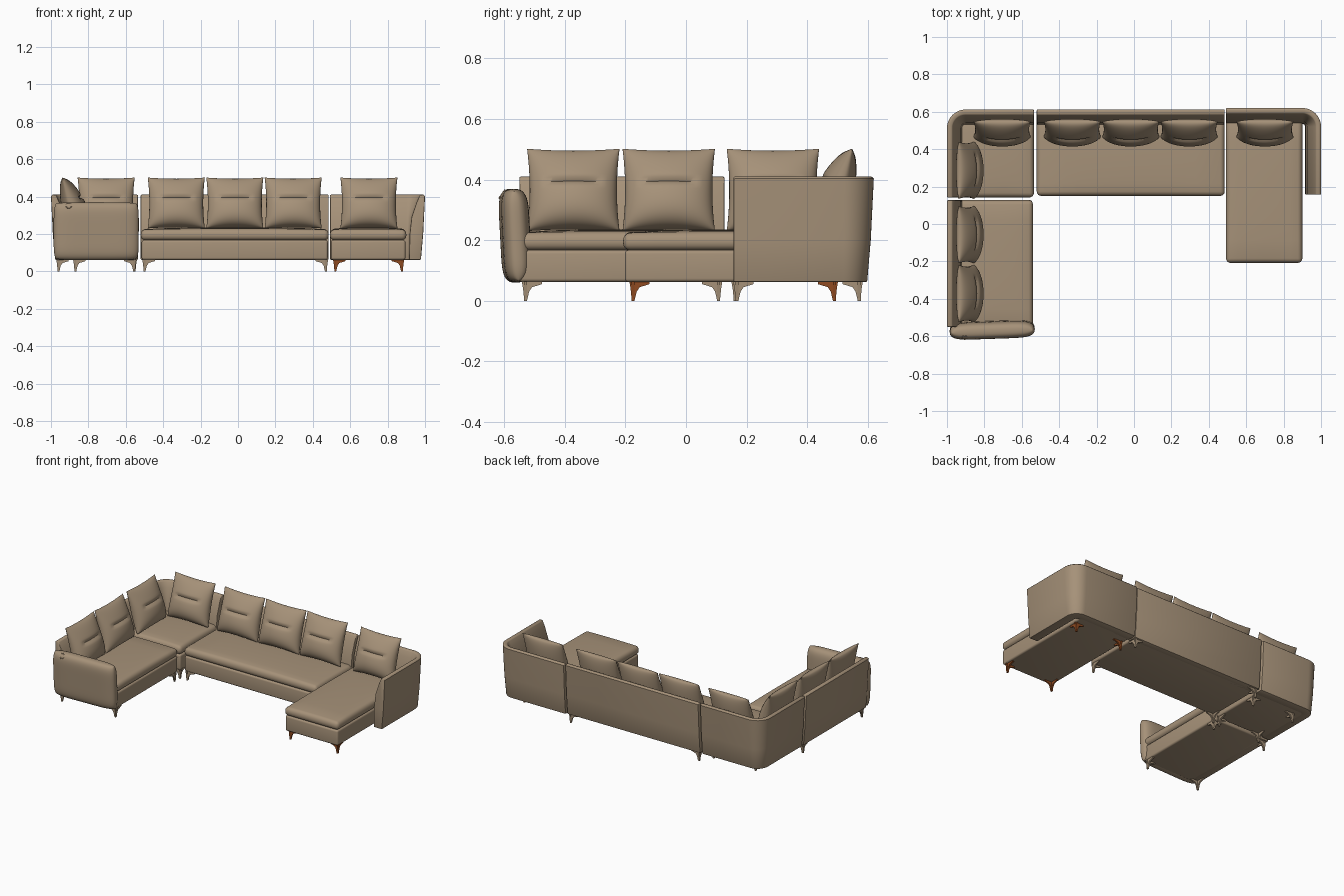
import bpy, bmesh, math
from mathutils import Vector, Matrix

if "Cube" in bpy.data.objects:
    bpy.data.objects.remove(bpy.data.objects["Cube"], do_unlink=True)


def material(name, rgb):
    m = bpy.data.materials.new(name)
    m.use_nodes = True
    m.diffuse_color = (*rgb, 1)
    m.node_tree.nodes["Principled BSDF"].inputs["Base Color"].default_value = (*rgb, 1)
    return m


FABRIC = material("tan_upholstery", (0.38, 0.285, 0.19))
WOOD = material("reddish_brown_leg", (0.28, 0.07, 0.015))


def finish(bm, name, mat=FABRIC, angle=40):
    bmesh.ops.recalc_face_normals(bm, faces=bm.faces)
    mesh = bpy.data.meshes.new(name)
    bm.to_mesh(mesh)
    bm.free()
    mesh.materials.append(mat)
    ob = bpy.data.objects.new(name, mesh)
    bpy.context.collection.objects.link(ob)
    bpy.ops.object.select_all(action="DESELECT")
    ob.select_set(True)
    bpy.context.view_layer.objects.active = ob
    bpy.ops.object.shade_smooth_by_angle(angle=math.radians(angle))
    return ob


def round_edges(bm, radius, segments=4):
    bm.normal_update()
    sharp = [e for e in bm.edges if e.calc_face_angle(0) > math.radians(50)]
    bmesh.ops.bevel(bm, geom=sharp, offset=radius, segments=segments,
                    profile=0.5, affect="EDGES", clamp_overlap=True)


def soft_box(name, x, y, z, radius, puff=0.0):
    """Rounded box between ranges, with an optional domed top."""
    bm = bmesh.new()
    bmesh.ops.create_cube(bm, size=1)
    mid = Vector([(r[0] + r[1]) / 2 for r in (x, y, z)])
    size = Vector([r[1] - r[0] for r in (x, y, z)])
    for v in bm.verts:
        v.co = mid + v.co * size
    round_edges(bm, radius)
    if puff:
        for axis in (0, 1):
            for i in range(1, 10):
                co, no = mid.copy(), Vector((0, 0, 0))
                co[axis] += size[axis] * (i / 10 - 0.5) * 0.86
                no[axis] = 1
                bmesh.ops.bisect_plane(bm, geom=bm.verts[:] + bm.edges[:] + bm.faces[:],
                                       plane_co=co, plane_no=no)
        for v in bm.verts:
            if v.co.z > mid.z:
                u, w = (2 * (v.co[a] - mid[a]) / size[a] for a in (0, 1))
                v.co.z += puff * max(0, (1 - u * u) * (1 - w * w)) ** 0.5
    return finish(bm, name)


# Cross-section of the backrest shell: inward distance, height
SHELL = [(0.022, 0.062), (0.01, 0.2), (0, 0.403), (0.008, 0.411), (0.028, 0.408),
         (0.045, 0.37), (0.072, 0.29), (0.082, 0.2), (0.085, 0.062)]


def straight(a, b):
    a, b = Vector(a), Vector(b)
    d = (b - a).normalized()
    n = Vector((-d.y, d.x))
    return [(a, n), (b, n)]


def cornered(a, corner, b, r=0.1, steps=12):
    a, c, b = Vector(a), Vector(corner), Vector(b)
    d0, d1 = (a - c).normalized(), (b - c).normalized()
    path = [(a, d1)]
    for i in range(steps + 1):
        t = math.pi / 2 * i / steps
        n = d1 * math.cos(t) + d0 * math.sin(t)
        path.append((c + (d0 + d1) * r - n * r, n))
    return path + [(b, d0)]


def backrest(name, path):
    bm = bmesh.new()
    rings = [[bm.verts.new((*(p + n * d), z)) for d, z in SHELL] for p, n in path]
    k = len(SHELL)
    for r, s in zip(rings, rings[1:]):
        for i in range(k):
            bm.faces.new((r[i], r[(i + 1) % k], s[(i + 1) % k], s[i]))
    bm.faces.new(rings[0])
    bm.faces.new(rings[-1])
    bmesh.ops.recalc_face_normals(bm, faces=bm.faces)
    round_edges(bm, 0.005, 2)
    return finish(bm, name)


def pillow(name, loc, w, h, front, back, lean, turn, corner=-0.06, k=2, power=0.45, crease=0.016):
    """Two puffed sheets joined at a seam; negative corner draws out ears."""
    n = 32
    bm = bmesh.new()
    for side, depth in ((-1, front), (1, back)):
        grid = []
        for j in range(n + 1):
            for i in range(n + 1):
                u, v = (math.sin(math.pi / 2 * (2 * t / n - 1)) for t in (i, j))
                x = w / 2 * u * (1 - corner * abs(v) ** k)
                z = h / 2 * v * (1 - corner * abs(u) ** k)
                y = depth * (max(0, 1 - abs(u) ** k) * max(0, 1 - abs(v) ** k)) ** power
                if crease:
                    y *= 1 - 0.3 * v
                    if side < 0 and abs(u) < 0.7:
                        y -= crease * math.exp(-((v - 0.1) / 0.07) ** 2) * (1 - (u / 0.7) ** 4)
                grid.append(bm.verts.new((x, side * y, z)))
        for j in range(n):
            for i in range(n):
                q = j * (n + 1) + i
                bm.faces.new((grid[q], grid[q + 1], grid[q + n + 2], grid[q + n + 1]))
    bmesh.ops.remove_doubles(bm, verts=bm.verts, dist=0.0001)
    spin = Matrix.Rotation(math.radians(turn), 4, "Z") @ Matrix.Rotation(math.radians(lean), 4, "X")
    bm.transform(Matrix.Translation(loc) @ spin)
    return finish(bm, name, angle=60)


def leg(name, x, y, sx, sy, mat=FABRIC):
    """Slim foot with two curved bracket arms pointing towards sx and sy."""
    outline = [(-0.004, 0), (0.005, 0), (0.012, 0.03), (0.022, 0.045), (0.055, 0.055),
               (0.055, 0.064), (-0.012, 0.064), (-0.008, 0.04)]
    bm = bmesh.new()
    for along in (Vector((sx, 0, 0)), Vector((0, sy, 0))):
        across = Vector((abs(along.y), abs(along.x), 0)) * 0.005
        a, b = ([bm.verts.new(Vector((x, y, z)) + along * t + across * s) for t, z in outline]
                for s in (-1, 1))
        bm.faces.new(a)
        bm.faces.new(b)
        for i in range(len(a)):
            j = (i + 1) % len(a)
            bm.faces.new((a[i], a[j], b[j], b[i]))
    return finish(bm, name, mat)


# Seat bases and seat cushions
SEATS = {"middle": ((-0.52, 0.485), (0.15, 0.56)),
         "corner": ((-0.94, -0.535), (0.142, 0.56)),
         "side": ((-0.94, -0.54), (-0.56, 0.128)),
         "chaise": ((0.492, 0.9), (-0.208, 0.56))}
for part, (x, y) in SEATS.items():
    soft_box(part + "_seat_base", (x[0] + 0.005, x[1] - 0.005), (y[0] + 0.006, y[1]),
             (0.062, 0.167), 0.012)
    soft_box(part + "_seat_cushion", x, y, (0.167, 0.222), 0.024, puff=0.014)

# Backrest shells, the outer two wrapping round a corner
backrest("middle_backrest", straight((0.485, 0.612), (-0.52, 0.612)))
backrest("side_backrest", straight((-1, 0.127), (-1, -0.55)))
backrest("corner_backrest", cornered((-0.535, 0.612), (-1, 0.612), (-1, 0.142)))
backrest("chaise_backrest_and_arm", cornered((1, 0.157), (1, 0.62), (0.492, 0.62)))

# Loose back pillows along the rear and the right side
for i, x in enumerate((-0.705, -0.33, -0.017, 0.295, 0.7)):
    pillow(f"rear_pillow_{i + 1}", (x, 0.507, 0.366), 0.288, 0.268, 0.075, 0.05, -17, 0)
for i, y in enumerate((0.287, -0.057, -0.372)):
    pillow(f"side_pillow_{i + 1}", (-0.897, y, 0.366), 0.288, 0.268, 0.075, 0.05, -17, 90)

# Padded armrest with a small ring near its top
pillow("side_armrest", (-0.758, -0.568, 0.215), 0.455, 0.31, 0.042, 0.05, 3, 2,
       corner=0.05, k=6, power=0.4, crease=0)
bpy.ops.mesh.primitive_torus_add(major_radius=0.016, minor_radius=0.003, major_segments=24,
                                 minor_segments=8, location=(-0.905, -0.607, 0.352),
                                 rotation=(math.radians(55), 0, 0))
ring = bpy.context.object
ring.name = "armrest_ring"
ring.data.materials.append(FABRIC)
bpy.ops.object.shade_smooth_by_angle(angle=math.radians(60))

# Legs: each bracket points towards the inside of its section
FEET = {"middle": ((-0.5, 0.47), (0.168, 0.572), FABRIC),
        "corner": ((-0.87, -0.552), (0.162, 0.49), FABRIC),
        "side": ((-0.96, -0.555), (-0.53, 0.108), FABRIC),
        "chaise": ((0.52, 0.877), (-0.175, 0.49), WOOD)}
for part, (xs, ys, mat) in FEET.items():
    for x, sx, side in ((xs[0], 1, "right"), (xs[1], -1, "left")):
        for y, sy, end in ((ys[0], 1, "front"), (ys[1], -1, "rear")):
            leg(f"{part}_{end}_{side}_leg", x, y, sx, sy, mat)
